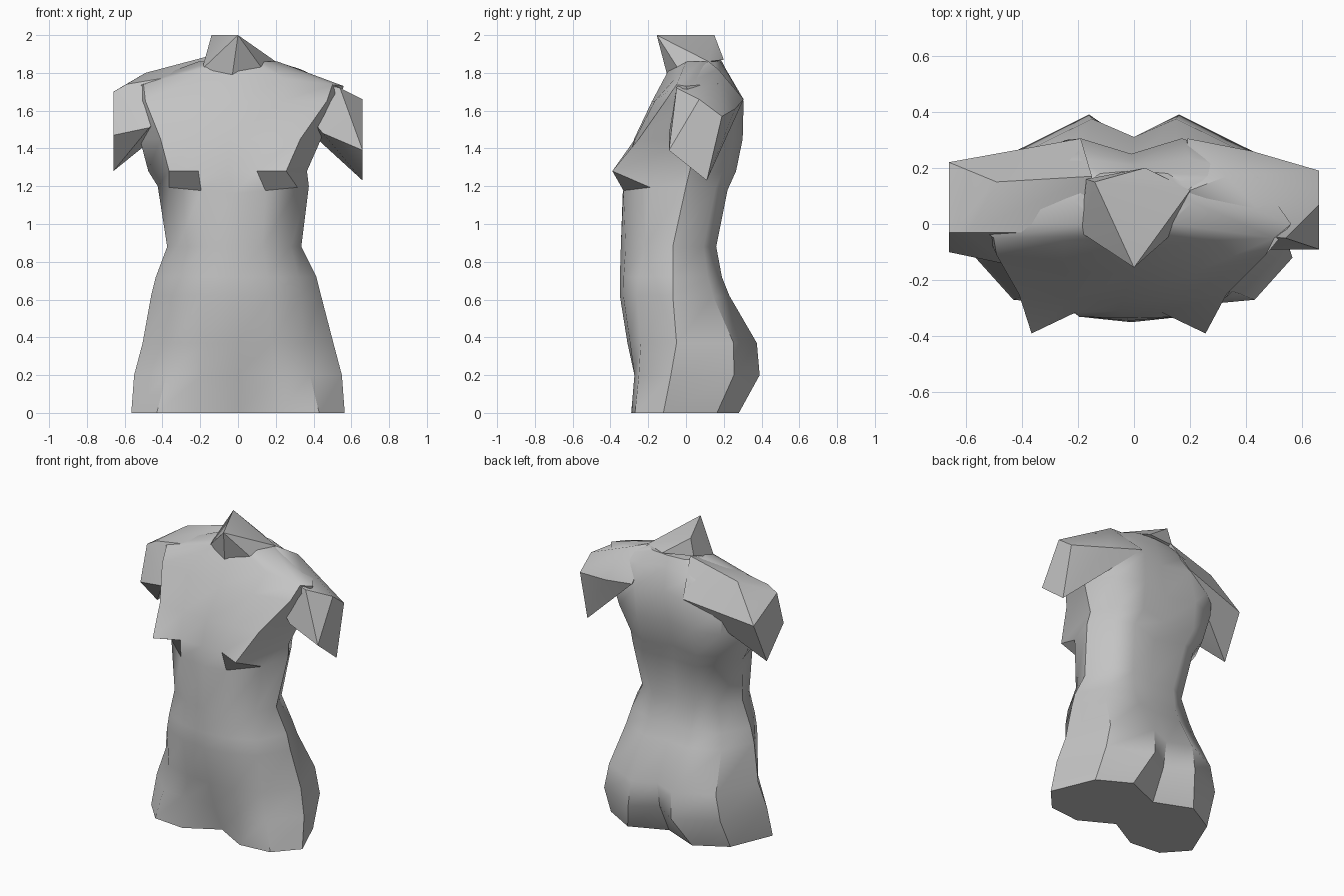
import bpy, bmesh, math

cube = bpy.data.objects.get("Cube")
if cube:
    bpy.data.objects.remove(cube, do_unlink=True)

GREY = (0.55, 0.55, 0.55, 1)
stone = bpy.data.materials.new("grey stone")
stone.use_nodes = True
stone.diffuse_color = GREY
stone.node_tree.nodes["Principled BSDF"].inputs["Base Color"].default_value = GREY


def finish(bm, name):
    """Turn a bmesh into a shaded object."""
    bmesh.ops.recalc_face_normals(bm, faces=bm.faces)
    mesh = bpy.data.meshes.new(name)
    bm.to_mesh(mesh)
    bm.free()
    mesh.materials.append(stone)
    obj = bpy.data.objects.new(name, mesh)
    bpy.context.collection.objects.link(obj)
    bpy.ops.object.select_all(action="DESELECT")
    obj.select_set(True)
    bpy.context.view_layer.objects.active = obj
    bpy.ops.object.shade_smooth_by_angle(angle=math.radians(40))
    return obj


def hull(name, points):
    """Faceted solid wrapped round a few corner points."""
    bm = bmesh.new()
    verts = [bm.verts.new(p) for p in points]
    result = bmesh.ops.convex_hull(bm, input=verts)
    spare = set(result["geom_interior"]) | set(result["geom_unused"])
    bmesh.ops.delete(bm, geom=[v for v in spare if isinstance(v, bmesh.types.BMVert)],
                     context="VERTS")
    return finish(bm, name)


def section(z, cx, front_mid, fx, fy, width, side_y, bx, by, back_mid, droop=0, bulge=0):
    """Body cross-section: one half is described, the other mirrored."""
    half = [
        (0, front_mid),
        (fx * 0.5, front_mid * 0.8 + fy * 0.2 - bulge),
        (fx, fy),
        (width, side_y),
        (width * 0.79, side_y + (by - side_y) * 0.71),
        (bx, by),
        (0, back_mid),
    ]
    ring = half + [(-x, y) for x, y in half[-2:0:-1]]
    return [(x + cx, y, z - droop * abs(x) / width) for x, y in ring]


# Torso: hips, waist, bust and shoulders, from the bottom up
sections = [
    (0.00, 0, -.17, .43, -.27, .565, -.12, .24, .28, .18, 0, .10),
    (0.20, 0, -.26, .38, -.25, .55, -.08, .16, .39, .28, 0, .015),
    (0.37, 0, -.31, .35, -.24, .505, -.05, .15, .375, .31),
    (0.62, -.01, -.35, .34, -.26, .45, -.07, .16, .23, .21),
    (0.72, -.01, -.35, .33, -.25, .425, -.07, .16, .19, .17),
    (0.88, -.02, -.345, .30, -.22, .355, -.07, .16, .16, .13),
    (1.16, -.025, -.335, .34, -.19, .40, 0, .20, .22, .17, -.04, .025),
    (1.28, -.055, -.31, .31, -.39, .42, .02, .20, .265, .22, 0, -.01),
    (1.45, -.04, -.275, .37, -.25, .48, .05, .20, .30, .24),
    (1.65, -.01, -.18, .48, -.11, .54, .03, .18, .305, .25),
    (1.80, 0, -.10, .50, -.05, .56, 0, .20, .235, .21, .07, -.03),
    (1.86, 0, -.05, .13, 0, .21, .08, .12, .18, .19),
]
bm = bmesh.new()
rings = [[bm.verts.new(p) for p in section(*s)] for s in sections]
for low, high in zip(rings, rings[1:]):
    for i in range(len(low)):
        j = (i + 1) % len(low)
        bm.faces.new((low[i], low[j], high[j], high[i]))
bm.faces.new(rings[0])
bm.faces.new(rings[-1])
finish(bm, "torso")

# Broken neck stump, leaning forward
hull("neck_stump", [
    (-.03, -.10, 1.79), (-.19, -.03, 1.82), (.13, -.04, 1.82),
    (0, -.155, 2), (-.14, .15, 2),
    (.20, .12, 1.86), (.04, .20, 1.87), (-.17, .16, 1.89),
])

# Shoulders running from the blades out to the cut upper arms
shoulder_root = [(.17, -.03, 1.81), (.19, .305, 1.66), (.42, .26, 1.61), (.42, .20, 1.50)]
left_cut = [(.20, .12, 1.86), (.33, .17, 1.82),
            (.54, -.05, 1.72), (.45, -.09, 1.48), (.66, .07, 1.66),
            (.66, -.09, 1.39), (.66, .11, 1.23), (.66, .19, 1.57)]
right_cut = [(.15, .17, 1.89), (.49, .15, 1.80),
             (.59, -.03, 1.74), (.47, -.14, 1.51), (.54, .12, 1.42), (.66, -.03, 1.70),
             (.66, -.10, 1.47), (.66, .08, 1.28), (.66, .22, 1.57)]
for name, side, cut in (("left_shoulder", 1, left_cut), ("right_shoulder", -1, right_cut)):
    hull(name, [(side * x, y, z) for x, y, z in shoulder_root + cut])
